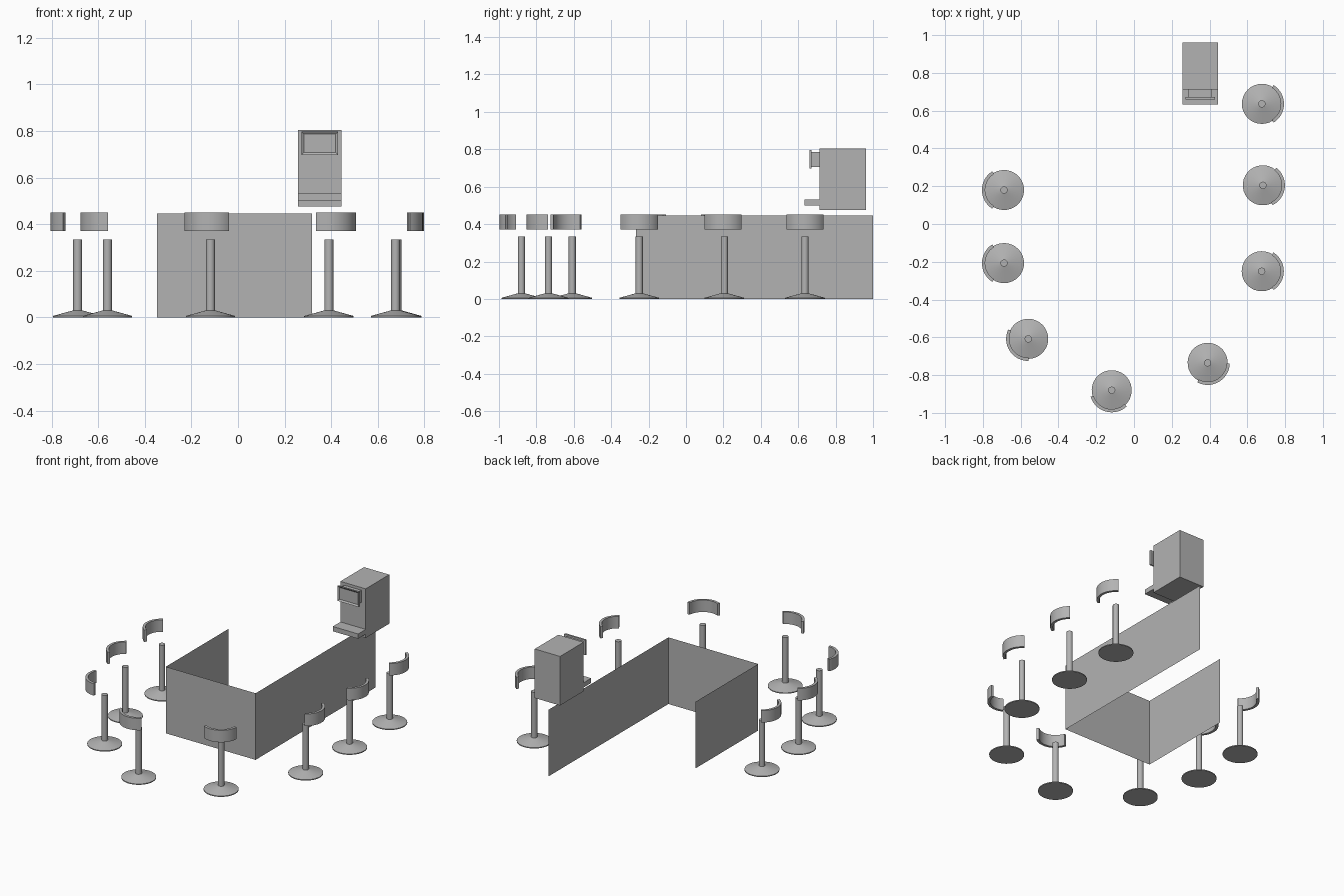
import bpy, bmesh
from math import sin, cos, radians, pi

if "Cube" in bpy.data.objects:
    bpy.data.objects.remove(bpy.data.objects["Cube"], do_unlink=True)

GREY = (0.45, 0.45, 0.45, 1)
grey = bpy.data.materials.new("plain_grey")
grey.use_nodes = True
grey.diffuse_color = GREY
grey.node_tree.nodes["Principled BSDF"].inputs["Base Color"].default_value = GREY


def finish(name, bm, smooth=False, closed=True):
    if closed:
        bmesh.ops.recalc_face_normals(bm, faces=bm.faces)
    mesh = bpy.data.meshes.new(name)
    bm.to_mesh(mesh)
    bm.free()
    mesh.materials.append(grey)
    ob = bpy.data.objects.new(name, mesh)
    bpy.context.collection.objects.link(ob)
    if smooth:
        bpy.ops.object.select_all(action='DESELECT')
        ob.select_set(True)
        bpy.context.view_layer.objects.active = ob
        bpy.ops.object.shade_smooth_by_angle(angle=radians(30))
    return ob


def box(name, x, y, z, inset=None):
    """Box from ranges; inset = (border, depth) sinks a panel in the front."""
    bm = bmesh.new()
    bmesh.ops.create_cube(bm, size=1)
    for v in bm.verts:
        v.co = [r[0] if c < 0 else r[1] for c, r in zip(v.co, (x, y, z))]
    if inset:
        bm.normal_update()
        front = [f for f in bm.faces if f.normal.y < -0.9]
        bmesh.ops.inset_region(bm, faces=front, thickness=inset[0])
        bmesh.ops.translate(bm, verts=front[0].verts, vec=(0, inset[1], 0))
    return finish(name, bm)


def stool_stand():
    """Flared foot and column turned from one profile."""
    profile = [(0.106, 0), (0.106, 0.006), (0.019, 0.03), (0.019, 0.335)]
    n = 32
    bm = bmesh.new()
    rings = [[bm.verts.new((r * cos(2 * pi * i / n), r * sin(2 * pi * i / n), z))
              for i in range(n)] for r, z in profile]
    for a, b in zip(rings, rings[1:]):
        for i in range(n):
            j = (i + 1) % n
            bm.faces.new((a[i], a[j], b[j], b[i]))
    bm.faces.new(rings[0])
    bm.faces.new(rings[-1])
    return finish("stool_stand", bm, True)


def stool_back():
    """Curved back band, centred on +x."""
    n, half = 16, radians(58)
    section = [(0.1, 0.37), (0.117, 0.37), (0.117, 0.45), (0.1, 0.45)]
    bm = bmesh.new()
    rings = []
    for i in range(n + 1):
        a = -half + 2 * half * i / n
        rings.append([bm.verts.new((r * cos(a), r * sin(a), z)) for r, z in section])
    for a, b in zip(rings, rings[1:]):
        for i in range(4):
            j = (i + 1) % 4
            bm.faces.new((a[i], a[j], b[j], b[i]))
    bm.faces.new(rings[0])
    bm.faces.new(rings[-1])
    return finish("stool_back", bm, True)


# Counter: thin sheet walls on an open plan
bm = bmesh.new()
plan = [(0.317, 1.0), (0.317, -0.267), (-0.347, -0.267), (-0.347, 0.395)]
walls = [(bm.verts.new((x, y, 0)), bm.verts.new((x, y, 0.445))) for x, y in plan]
for a, b in zip(walls, walls[1:]):
    bm.faces.new((a[0], a[1], b[1], b[0]))
finish("counter_walls", bm, closed=False)

# Stools: x, y and the direction each back faces, in degrees
stools = [(-0.688, 0.18, 180), (-0.688, -0.207, 180), (-0.56, -0.608, 213),
          (-0.118, -0.88, 255), (0.39, -0.735, 300), (0.676, -0.25, 0),
          (0.682, 0.205, -6), (0.677, 0.636, 0)]
parts = [stool_stand(), stool_back()]
for k, (x, y, turn) in enumerate(stools):
    for part in parts:
        ob = part
        if k:
            ob = part.copy()
            bpy.context.collection.objects.link(ob)
        ob.location = (x, y, 0)
        ob.rotation_euler.z = radians(turn)

# Counter-top machine
box("machine_body", (0.258, 0.445), (0.713, 0.962), (0.475, 0.803))
box("machine_tray", (0.258, 0.445), (0.633, 0.713), (0.50, 0.532))
box("screen_mount", (0.287, 0.413), (0.672, 0.713), (0.705, 0.785))
box("screen_frame", (0.272, 0.43), (0.66, 0.672), (0.697, 0.797), (0.015, 0.008))
